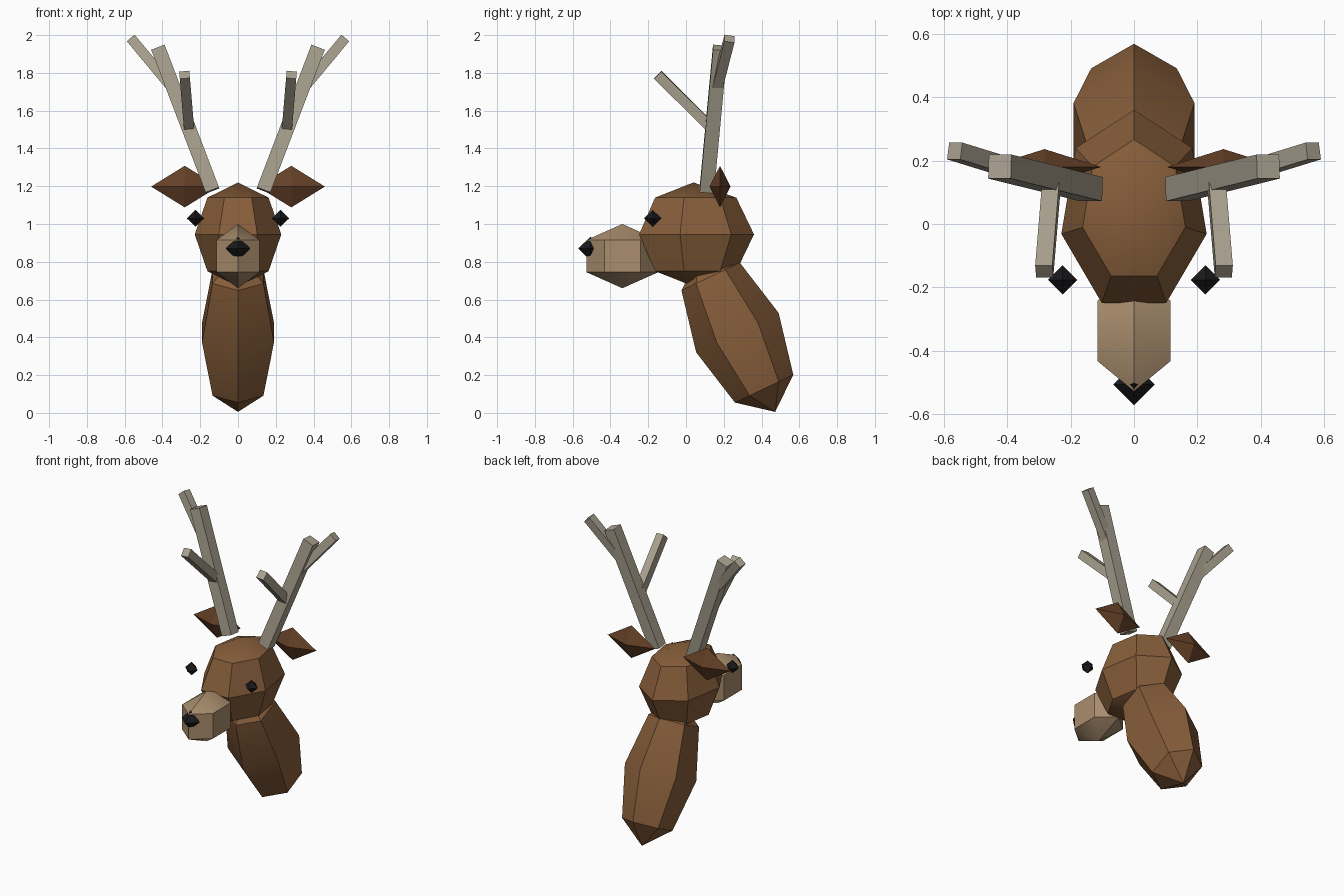
import bpy
from math import sin, cos, pi, radians
from mathutils import Vector

if "Cube" in bpy.data.objects:
    bpy.data.objects.remove(bpy.data.objects["Cube"])


def material(name, rgb):
    m = bpy.data.materials.new(name)
    m.diffuse_color = (*rgb, 1)
    m.use_nodes = True
    m.node_tree.nodes["Principled BSDF"].inputs["Base Color"].default_value = m.diffuse_color
    return m


BROWN = material("brown_fur", (0.24, 0.11, 0.042))
DARK = material("dark_fur", (0.13, 0.052, 0.02))
TAN = material("tan_fur", (0.40, 0.27, 0.155))
BONE = material("antler_bone", (0.40, 0.36, 0.28))
BLACK = material("black", (0.01, 0.01, 0.012))


def add_object(name, verts, faces, mat):
    me = bpy.data.meshes.new(name)
    me.from_pydata(verts, [], faces)
    me.materials.append(mat)
    ob = bpy.data.objects.new(name, me)
    bpy.context.collection.objects.link(ob)
    return ob


def ball(name, centre, radii, segs, rings, mat, tilt=0):
    """Low-poly sphere scaled to radii, first column of vertices facing +y."""
    rx, ry, rz = radii
    verts = [(0, 0, rz)]
    for r in range(1, rings):
        a = pi * r / rings
        for s in range(segs):
            t = 2 * pi * s / segs
            verts.append((-rx * sin(a) * sin(t), ry * sin(a) * cos(t), rz * cos(a)))
    verts.append((0, 0, -rz))
    last = len(verts) - 1
    faces = []
    for s in range(segs):
        n = (s + 1) % segs
        faces.append((0, 1 + s, 1 + n))
        for r in range(rings - 2):
            a, b = 1 + r * segs, 1 + (r + 1) * segs
            faces.append((a + s, b + s, b + n, a + n))
        b = 1 + (rings - 2) * segs
        faces.append((b + n, b + s, last))
    ob = add_object(name, verts, faces, mat)
    ob.location = centre
    ob.rotation_euler.x = tilt
    return ob


def bar(name, start, end, width, mat):
    """Square bar between two points."""
    p, q = Vector(start), Vector(end)
    d = (q - p).normalized()
    u = Vector((0, 1, 0)).cross(d).normalized()
    v = d.cross(u)
    h = width / 2
    verts = [c + u * i * h + v * j * h for c in (p, q)
             for i, j in ((-1, -1), (1, -1), (1, 1), (-1, 1))]
    faces = [(3, 2, 1, 0), (4, 5, 6, 7)]
    faces += [(i, (i + 1) % 4, (i + 1) % 4 + 4, i + 4) for i in range(4)]
    return add_object(name, verts, faces, mat)


# Neck, head, muzzle, nose
ball("neck", (0, 0.272, 0.425), (0.22, 0.242, 0.465), 6, 4, BROWN, radians(25.5))
ball("head", (0, 0.04, 0.945), (0.235, 0.32, 0.275), 7, 4, BROWN)
ball("muzzle", (0, -0.337, 0.83), (0.153, 0.22, 0.17), 6, 3, TAN)
ball("nose", (0, -0.506, 0.87), (0.065, 0.065, 0.062), 4, 2, BLACK)

for side, s in (("left", 1), ("right", -1)):
    # Eye and ear
    ball(side + "_eye", (s * 0.225, -0.176, 1.03), (0.046, 0.046, 0.045), 4, 2, BLACK)
    ball(side + "_ear", (s * 0.282, 0.18, 1.198), (0.178, 0.056, 0.11), 4, 2, DARK)
    # Antler: main beam with a front tine and an outer tine
    base, tip = Vector((s * 0.135, 0.11, 1.178)), Vector((s * 0.423, 0.181, 1.933))
    bar(side + "_antler_beam", base, tip, 0.076, BONE)
    bar(side + "_antler_front_tine", base.lerp(tip, 0.43), (s * 0.283, -0.15, 1.79), 0.054, BONE)
    bar(side + "_antler_outer_tine", base.lerp(tip, 0.7), (s * 0.565, 0.23, 1.981), 0.054, BONE)

# Keep the facets, soften only the shallow edges
bpy.ops.object.select_all(action='SELECT')
bpy.context.view_layer.objects.active = bpy.data.objects["head"]
bpy.ops.object.shade_smooth_by_angle(angle=radians(30))
